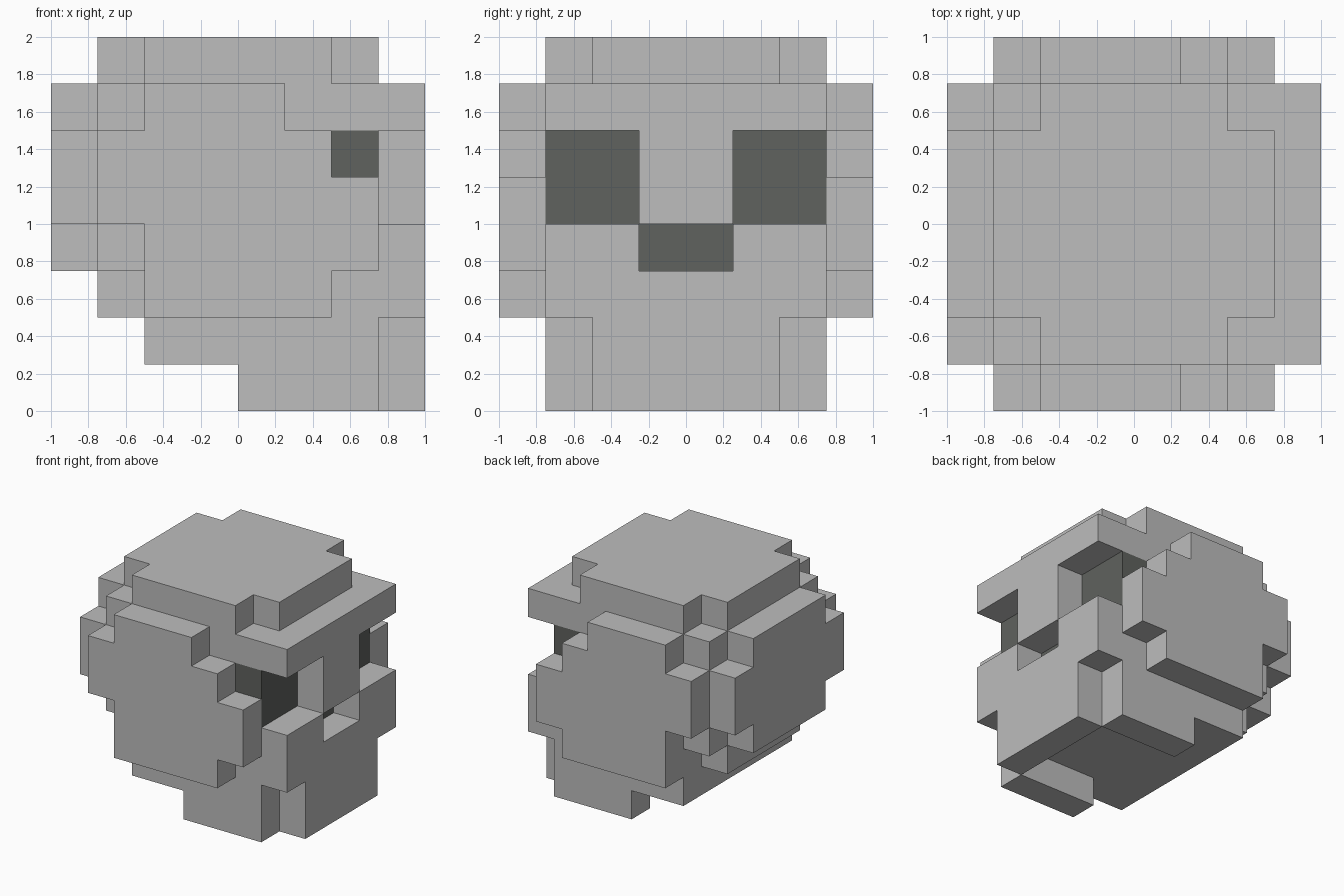
import bpy, bmesh, math
from mathutils import Vector

if "Cube" in bpy.data.objects:
    bpy.data.objects.remove(bpy.data.objects["Cube"], do_unlink=True)

UNIT = 0.25  # edge length of one block


def material(name, rgb):
    mat = bpy.data.materials.new(name)
    mat.use_nodes = True
    color = (*rgb, 1.0)
    mat.diffuse_color = color
    mat.node_tree.nodes["Principled BSDF"].inputs["Base Color"].default_value = color
    return mat


bone = material("bone_grey", (0.51, 0.51, 0.51))
dark = material("socket_dark_grey", (0.115, 0.122, 0.112))


def both(*boxes):
    """Boxes plus their mirror images across y = 0."""
    return list(boxes) + [(a, b, -d, -c, e, f) for a, b, c, d, e, f in boxes]


# Each part is a set of boxes in block units: x0, x1, y0, y1, z0, z1.
# Earlier parts take precedence where boxes share blocks.
PARTS = [
    # recessed dark backs of the face openings
    ("eye_sockets", dark, both((2, 3, 1, 3, 4, 6))),
    ("nose_cavity", dark, [(2, 3, -1, 1, 3, 4)]),
    # face, looking towards +x
    ("brow", bone, [(3, 4, -3, 3, 6, 7)]),
    ("nose_bridge", bone, [(3, 4, -1, 1, 4, 6)]),
    ("cheeks", bone, both((3, 4, 1, 3, 2, 4)) + [(3, 4, -1, 1, 2, 3)]),
    # rounded head
    ("cranium", bone, [(-3, 3, -3, 3, 3, 7), (-2, 3, -3, 3, 2, 3), (-3, -2, -2, 2, 2, 3)]),
    ("crown", bone, [(-3, 3, -2, 2, 7, 8), (-2, 2, -3, 3, 7, 8)]),
    ("back_plate", bone, [(-4, -3, -3, 3, 4, 6), (-4, -3, -2, 2, 3, 7)]),
    ("temple_plates", bone, both((-3, -2, 3, 4, 4, 6), (-2, 1, 3, 4, 2, 7),
                                 (1, 2, 3, 4, 2, 6), (2, 3, 3, 4, 3, 5))),
    # jaw, hollow underneath
    ("jaw", bone, [(-2, 3, -3, 3, 1, 2), (3, 4, -2, 2, 0, 2)] + both((0, 3, 2, 3, 0, 1))),
]

# Assign every block to one part
owner = {}
for name, mat, boxes in PARTS:
    for x0, x1, y0, y1, z0, z1 in boxes:
        for x in range(x0, x1):
            for y in range(y0, y1):
                for z in range(z0, z1):
                    owner.setdefault((x, y, z), name)


def build(name, mat):
    """Skin the exposed sides of a part's blocks and merge flat areas."""
    bm = bmesh.new()
    verts = {}

    def vert(p):
        key = tuple(round(c * 2) for c in p)
        if key not in verts:
            verts[key] = bm.verts.new(p * UNIT)
        return verts[key]

    for cell, part in owner.items():
        if part != name:
            continue
        centre = Vector(cell) + Vector((0.5, 0.5, 0.5))
        for axis in range(3):
            for sign in (-1, 1):
                n = Vector((0, 0, 0))
                n[axis] = sign
                if tuple(int(c + d) for c, d in zip(cell, n)) in owner:
                    continue
                u = Vector((0, 0, 0))
                u[(axis + 1) % 3] = 0.5
                v = n.cross(u)
                mid = centre + n * 0.5
                bm.faces.new([vert(mid + a * u + b * v)
                              for a, b in ((-1, -1), (1, -1), (1, 1), (-1, 1))])
    bmesh.ops.dissolve_limit(bm, angle_limit=math.radians(1),
                             verts=bm.verts[:], edges=bm.edges[:])
    mesh = bpy.data.meshes.new(name)
    bm.to_mesh(mesh)
    bm.free()
    mesh.materials.append(mat)
    bpy.context.collection.objects.link(bpy.data.objects.new(name, mesh))


for name, mat, boxes in PARTS:
    build(name, mat)
